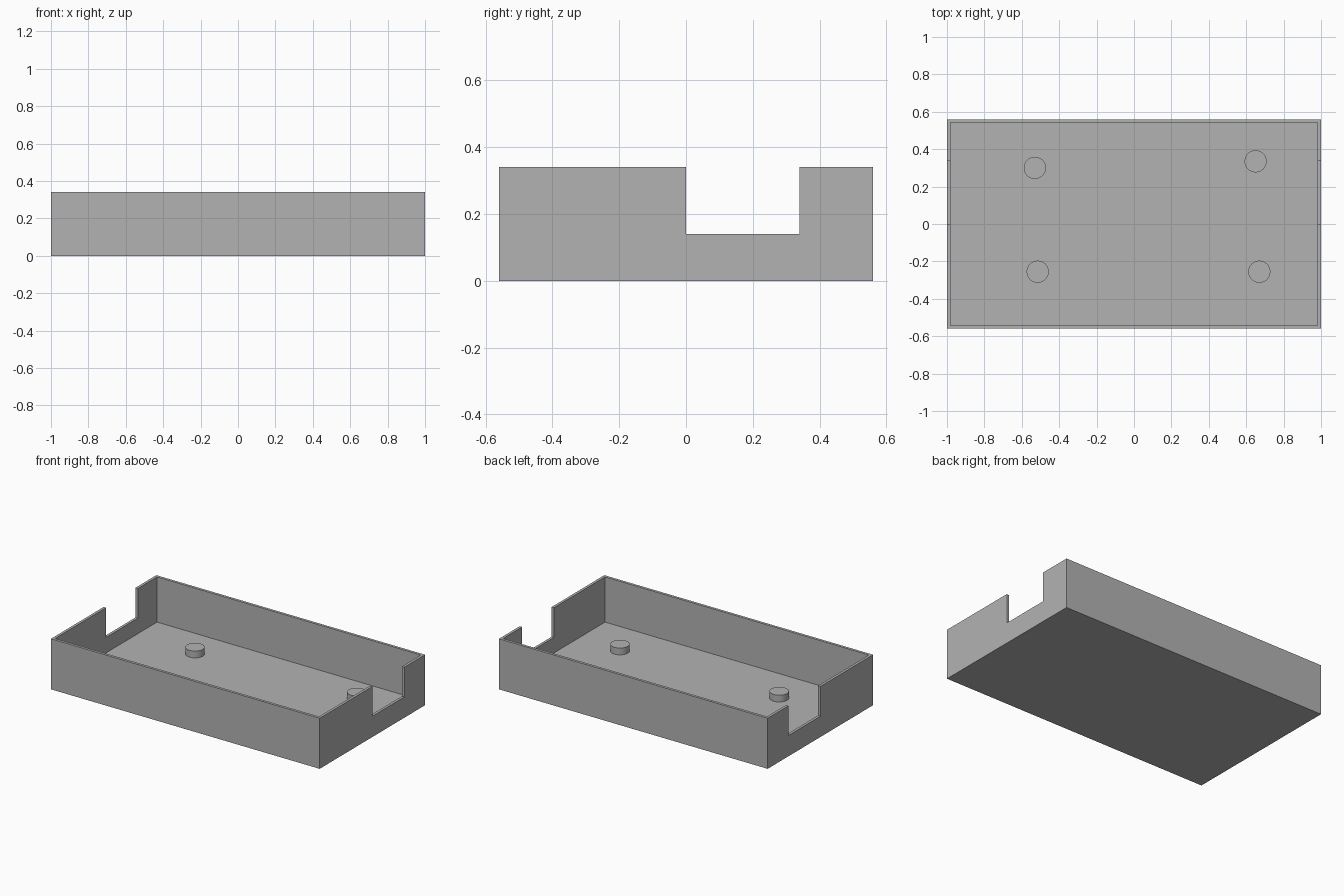
import bpy
import bmesh
from math import radians
from mathutils import Matrix, Vector

if "Cube" in bpy.data.objects:
    bpy.data.objects.remove(bpy.data.objects["Cube"], do_unlink=True)

# Overall sizes
LENGTH, WIDTH, HEIGHT = 2.0, 1.12, 0.34
WALL, FLOOR = 0.018, 0.036
PEG_RADIUS, PEG_TOP = 0.059, 0.082

# Single grey plastic
grey = bpy.data.materials.new("plain grey")
grey.use_nodes = True
colour = (0.45, 0.45, 0.45, 1)
grey.diffuse_color = colour
grey.node_tree.nodes["Principled BSDF"].inputs["Base Color"].default_value = colour


def add_object(name, bm):
    mesh = bpy.data.meshes.new(name)
    bm.to_mesh(mesh)
    bm.free()
    mesh.materials.append(grey)
    obj = bpy.data.objects.new(name, mesh)
    bpy.context.collection.objects.link(obj)
    return obj


def box(name, low, high):
    low, high = Vector(low), Vector(high)
    bm = bmesh.new()
    place = Matrix.Translation((low + high) / 2) @ Matrix.Diagonal((*(high - low), 1))
    bmesh.ops.create_cube(bm, size=1, matrix=place)
    return add_object(name, bm)


def select_only(obj):
    bpy.ops.object.select_all(action="DESELECT")
    obj.select_set(True)
    bpy.context.view_layer.objects.active = obj


def cut(target, cutter):
    select_only(target)
    mod = target.modifiers.new("cut", "BOOLEAN")
    mod.operation = "DIFFERENCE"
    mod.solver = "EXACT"
    mod.object = cutter
    bpy.ops.object.modifier_apply(modifier=mod.name)
    bpy.data.objects.remove(cutter, do_unlink=True)


# Open tray: solid block, hollowed, then notched through both end walls
x, y = LENGTH / 2, WIDTH / 2
tray = box("tray", (-x, -y, 0), (x, y, HEIGHT))
cut(tray, box("hollow_cutter", (WALL - x, WALL - y, FLOOR), (x - WALL, y - WALL, 1)))
cut(tray, box("notch_cutter", (-2, 0, 0.14), (2, 0.34, 1)))

# Round mounting pegs on the floor
pegs = {
    "back_right_peg": (-0.53, 0.30),
    "back_left_peg": (0.65, 0.335),
    "front_right_peg": (-0.515, -0.255),
    "front_left_peg": (0.67, -0.255),
}
for name, (px, py) in pegs.items():
    bm = bmesh.new()
    base = FLOOR - 0.01
    bmesh.ops.create_cone(
        bm, cap_ends=True, segments=48, radius1=PEG_RADIUS, radius2=PEG_RADIUS,
        depth=PEG_TOP - base, matrix=Matrix.Translation((px, py, (PEG_TOP + base) / 2)))
    select_only(add_object(name, bm))
    bpy.ops.object.shade_smooth_by_angle(angle=radians(30))
